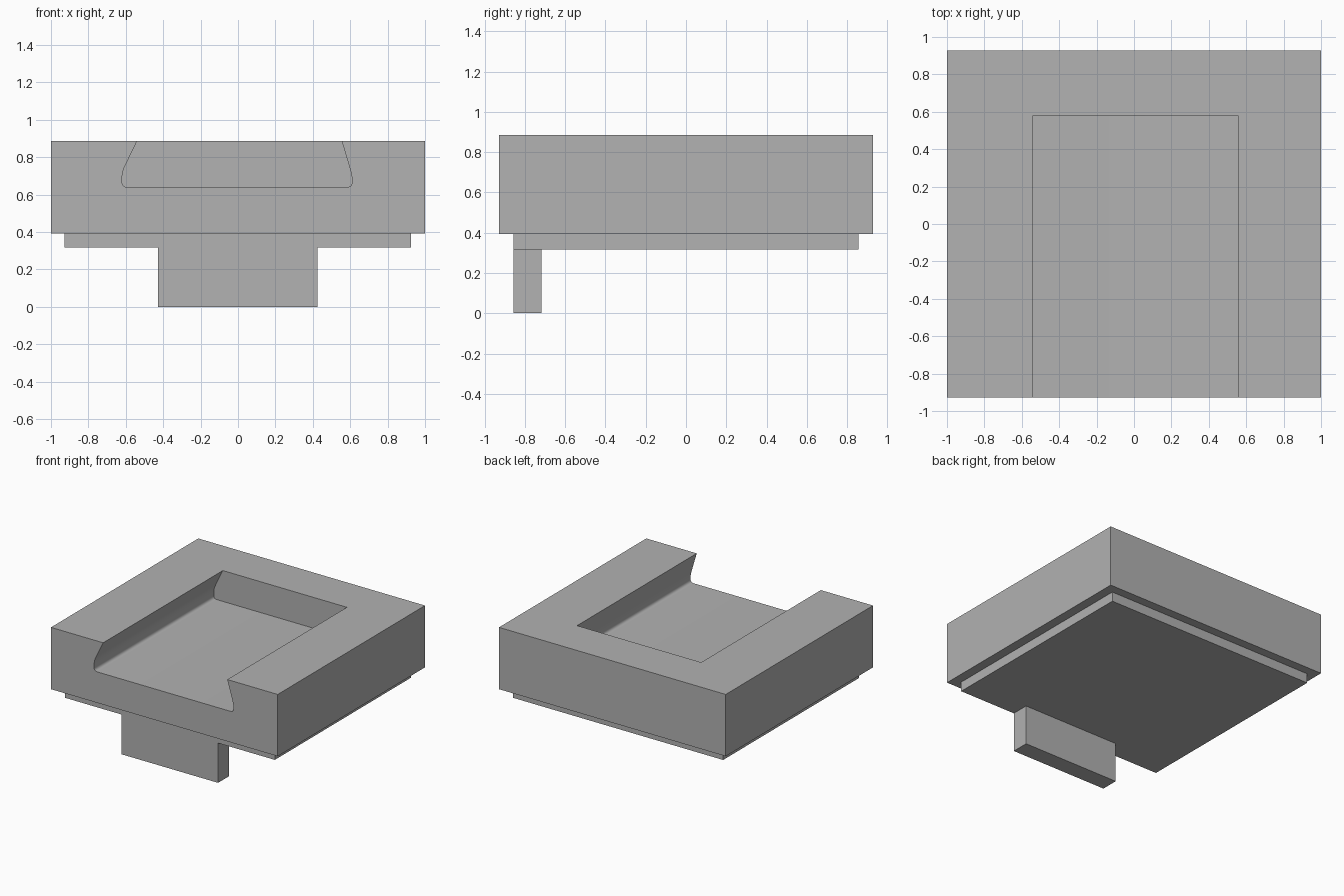
import bpy, bmesh
from mathutils import Vector

cube = bpy.data.objects.get("Cube")
if cube:
    bpy.data.objects.remove(cube, do_unlink=True)

grey = bpy.data.materials.new("plain grey")
grey.use_nodes = True
colour = (0.445, 0.445, 0.445, 1)
grey.diffuse_color = colour
grey.node_tree.nodes["Principled BSDF"].inputs["Base Color"].default_value = colour


def prism(name, profile, y0, y1):
    """Extrude an x-z outline along y."""
    bm = bmesh.new()
    face = bm.faces.new([bm.verts.new((x, y0, z)) for x, z in profile])
    moved = bmesh.ops.extrude_face_region(bm, geom=[face])["geom"]
    bmesh.ops.translate(bm, vec=(0, y1 - y0, 0),
                        verts=[v for v in moved if isinstance(v, bmesh.types.BMVert)])
    bmesh.ops.recalc_face_normals(bm, faces=bm.faces)
    mesh = bpy.data.meshes.new(name)
    bm.to_mesh(mesh)
    bm.free()
    obj = bpy.data.objects.new(name, mesh)
    bpy.context.collection.objects.link(obj)
    mesh.materials.append(grey)
    return obj


def box(name, x0, x1, y0, y1, z0, z1):
    return prism(name, [(x0, z0), (x1, z0), (x1, z1), (x0, z1)], y0, y1)


def rounded(corners, steps=6):
    """Replace each (x, z, cut) corner by a short curve."""
    out = []
    for i, (x, z, cut) in enumerate(corners):
        p = Vector((x, z))
        if not cut:
            out.append(p)
            continue
        before = Vector(corners[i - 1][:2])
        after = Vector(corners[(i + 1) % len(corners)][:2])
        a = p + (before - p).normalized() * cut
        b = p + (after - p).normalized() * cut
        for s in range(steps + 1):
            t = s / steps
            out.append(a * (1 - t) ** 2 + p * 2 * t * (1 - t) + b * t * t)
    return out


# Main block, base plate and front tab
block = box("main_block", -1, 1, -0.928, 0.928, 0.393, 0.886)
box("base_plate", -0.928, 0.925, -0.857, 0.857, 0.317, 0.393)
box("front_tab", -0.428, 0.424, -0.857, -0.718, 0, 0.317)

# Undercut slot, open at the front and top
slot = prism("slot_cutter", rounded([
    (-0.54, 1, 0), (-0.54, 0.886, 0), (-0.62, 0.72, 0.035), (-0.62, 0.64, 0.028),
    (0.61, 0.64, 0.028), (0.61, 0.70, 0.03), (0.555, 0.886, 0), (0.555, 1, 0)]),
    -1.1, 0.58)
slot.hide_render = True

bpy.ops.object.select_all(action="DESELECT")
block.select_set(True)
bpy.context.view_layer.objects.active = block
cut = block.modifiers.new("slot", "BOOLEAN")
cut.operation = "DIFFERENCE"
cut.solver = "EXACT"
cut.object = slot
bpy.ops.object.modifier_apply(modifier=cut.name)
bpy.data.objects.remove(slot, do_unlink=True)
bpy.ops.object.shade_smooth_by_angle(angle=0.45)
